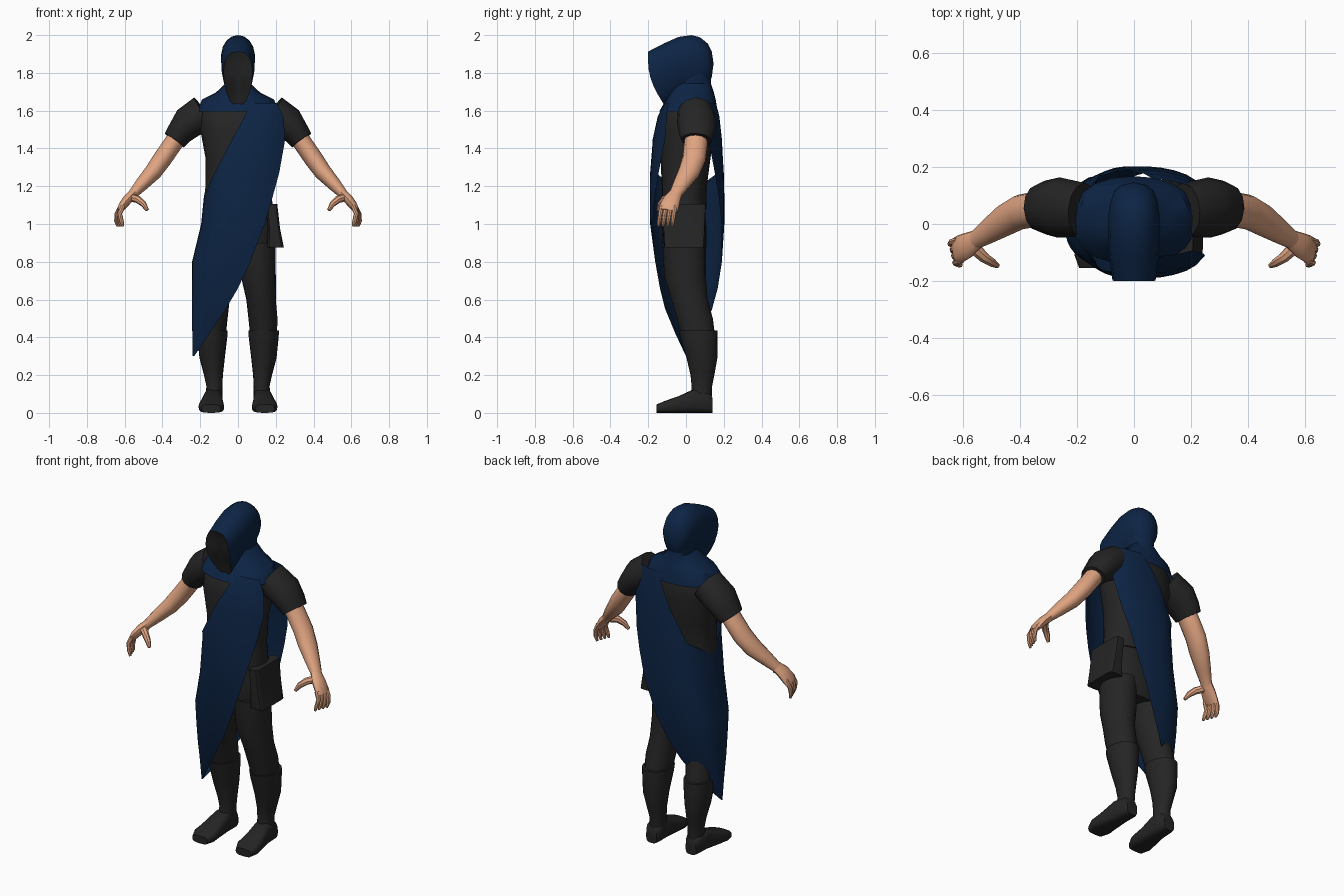
import bpy, bmesh
from math import sin, cos, pi, radians
from mathutils import Vector

if "Cube" in bpy.data.objects:
    bpy.data.objects.remove(bpy.data.objects["Cube"])


def material(name, rgb):
    m = bpy.data.materials.new(name)
    m.use_nodes = True
    m.diffuse_color = (*rgb, 1)
    m.node_tree.nodes["Principled BSDF"].inputs["Base Color"].default_value = (*rgb, 1)
    return m


BLACK = material("black cloth", (0.018, 0.018, 0.018))
BLUE = material("navy cloth", (0.004, 0.018, 0.06))
SKIN = material("skin", (0.74, 0.37, 0.22))


def spow(a, e):
    return abs(a) ** e * (1 if a >= 0 else -1)


def ring(c, u, v, n=16, p=2.0):
    """Superellipse loop round c with half axes u and v."""
    return [c + u * spow(cos(2 * pi * i / n), 2 / p) + v * spow(sin(2 * pi * i / n), 2 / p)
            for i in range(n)]


def skin(name, rings, mat, closed=True, caps=True, mirror=False, angle=40):
    """Join successive rows of points into one surface."""
    bm = bmesh.new()
    rows = [[bm.verts.new(p) for p in r] for r in rings]
    n = len(rows[0])
    for a, b in zip(rows, rows[1:]):
        for i in range(n if closed else n - 1):
            j = (i + 1) % n
            bm.faces.new((a[i], a[j], b[j], b[i]))
    if caps and closed:
        bm.faces.new(rows[0])
        bm.faces.new(rows[-1])
    bmesh.ops.remove_doubles(bm, verts=bm.verts, dist=0.0005)
    bmesh.ops.recalc_face_normals(bm, faces=bm.faces)
    me = bpy.data.meshes.new(name)
    bm.to_mesh(me)
    bm.free()
    me.materials.append(mat)
    ob = bpy.data.objects.new(name, me)
    bpy.context.collection.objects.link(ob)
    bpy.ops.object.select_all(action="DESELECT")
    ob.select_set(True)
    bpy.context.view_layer.objects.active = ob
    bpy.ops.object.shade_smooth_by_angle(angle=radians(angle))
    if mirror:
        ob.modifiers.new("Mirror", "MIRROR").use_mirror_merge = False
    return ob


def column(name, rows, mat, p=2.0, **kw):
    """Level rings: height, centre x, half width, front y, back y."""
    skin(name, [ring(Vector((cx, (f + b) / 2, z)), Vector((w, 0, 0)),
                     Vector((0, (b - f) / 2, 0)), 20, p) for z, cx, w, f, b in rows], mat, **kw)


def tube(name, rows, mat, n=12, **kw):
    """Rings square to a path: x, y, z, thickness, breadth."""
    pts = [Vector(r[:3]) for r in rows]
    rings = []
    for i, r in enumerate(rows):
        t = (pts[min(i + 1, len(pts) - 1)] - pts[max(i - 1, 0)]).normalized()
        v = Vector((0, 1, 0))
        v = (v - t * v.dot(t)).normalized()
        rings.append(ring(pts[i], v.cross(t) * r[3], v * r[4], n))
    skin(name, rings, mat, mirror=True, **kw)


# Tunic and hips
column("tunic", [(1.08, 0, .186, -.128, .108), (1.2, 0, .172, -.128, .11),
                 (1.35, 0, .172, -.135, .13), (1.5, 0, .2, -.142, .155),
                 (1.6, 0, .2, -.12, .15), (1.655, 0, .16, -.07, .13)], BLACK, 2.4)
column("hips", [(.8, 0, .15, -.1, .09), (.88, 0, .185, -.125, .108),
                (.98, 0, .187, -.128, .108), (1.1, 0, .18, -.12, .1)], BLACK, 2.4)

# Legs and boots
column("trouser_legs", [(.9, .1, .098, -.125, .105), (.72, .108, .092, -.115, .105),
                        (.6, .122, .078, -.078, .115), (.5, .132, .077, -.05, .142),
                        (.4, .136, .07, -.02, .155)], BLACK, mirror=True)
column("boot_shafts", [(.435, .136, .081, -.038, .167), (.4, .136, .079, -.03, .168),
                       (.29, .137, .067, .003, .166), (.2, .13, .05, .024, .15),
                       (.14, .125, .042, .03, .138), (.05, .13, .048, .02, .135)],
       BLACK, mirror=True)
foot = [(.14, .13, .035, .08), (.12, .13, .046, .11), (.04, .132, .05, .125),
        (-.04, .138, .06, .088), (-.11, .141, .068, .064), (-.155, .143, .05, .045)]
skin("boot_feet", [ring(Vector((x, y, h / 2)), Vector((w, 0, 0)), Vector((0, 0, h / 2)), 16, 3.2)
                   for y, x, w, h in foot], BLACK, mirror=True)

# Sleeves, arms and hands
tube("sleeves", [(.18, .05, 1.59, .095, .095), (.265, .058, 1.535, .088, .106),
                 (.31, .058, 1.48, .07, .095), (.337, .055, 1.443, .063, .082)], BLACK)
tube("arms", [(.3, .055, 1.49, .05, .06), (.345, .052, 1.425, .05, .062),
              (.4, .042, 1.345, .05, .062), (.45, .015, 1.275, .046, .058),
              (.51, -.025, 1.21, .036, .045), (.555, -.055, 1.16, .026, .034),
              (.57, -.065, 1.14, .025, .034)], SKIN)
tube("palms", [(.55, -.052, 1.165, .025, .033), (.585, -.075, 1.13, .026, .046),
               (.612, -.088, 1.095, .022, .05), (.627, -.092, 1.07, .014, .046)], SKIN)
for i in range(4):
    y, x = -.056 - .024 * i, -.009 * i
    tube("finger_%d" % (i + 1), [(.618 + x / 3, y, 1.095, .014, .013),
                                 (.64 + x / 2, y - .008, 1.055, .013, .012),
                                 (.644 + x, y - .014, 1.015, .012, .011),
                                 (.636 + x, y - .017, .988, .007, .007)], SKIN, n=8)
tube("thumbs", [(.565, -.08, 1.14, .022, .024), (.53, -.115, 1.13, .02, .02),
                (.5, -.135, 1.105, .016, .016), (.48, -.147, 1.073, .009, .009)], SKIN, n=8)

# Flared thigh pouch on the left hip
column("thigh_pouch", [(.875, .198, .045, -.115, .095), (.98, .19, .032, -.12, .1),
                       (1.105, .178, .03, -.12, .105)], BLACK, 7, angle=25)

# Shoulder mantle
column("mantle", [(1.8, 0, .072, -.03, .13), (1.745, 0, .066, -.06, .132),
                  (1.695, 0, .118, -.085, .148), (1.66, 0, .19, -.105, .157),
                  (1.595, 0, .217, -.142, .168)], BLUE, 2.3, caps=False)


# Hood, from its opening back to the crown
def hood_ring(yt, zt, yb, zb, w, bulge, taper, power, n=20):
    pts = []
    for i in range(n):
        a = 2 * pi * i / n
        t = (1 - cos(a)) / 2
        pts.append(Vector((w * spow(sin(a), power) * (1 - taper * t),
                           yt + (yb - yt) * t - bulge * sin(pi * t),
                           zt + (zb - zt) * t)))
    return pts


opening = hood_ring(-.2, 1.913, -.115, 1.63, .086, .03, .25, .7)
hood = [opening,
        hood_ring(-.115, 1.957, -.065, 1.665, .102, .015, .3, .85),
        hood_ring(-.04, 1.99, -.02, 1.69, .107, 0, .35, .9),
        hood_ring(.03, 2.0, .03, 1.7, .107, 0, .35, 1),
        hood_ring(.075, 1.988, .075, 1.715, .098, 0, .3, 1),
        hood_ring(.115, 1.955, .115, 1.735, .08, 0, .25, 1),
        hood_ring(.136, 1.915, .136, 1.775, .05, 0, .1, 1),
        [Vector((0, .146, 1.85))] * 20]
skin("hood", hood, BLUE, caps=False, angle=60)

# Shadowed face mask set just inside the opening
middle = Vector((0, -.175, 1.79))
skin("face_mask", [opening, [p.lerp(middle, .5) + Vector((0, .012, 0)) for p in opening],
                   [middle] * 20], BLACK, caps=False)

# Diagonal cape: height, right edge x, left edge x, wrap width, front depth, back depth
cape = [(1.64, .07, .205, .24, .115, .16), (1.57, .035, .24, .24, .15, .177),
        (1.45, -.03, .25, .22, .176, .19), (1.27, -.125, .218, .19, .19, .2),
        (1.15, -.18, .185, .18, .192, .203), (1.0, -.195, .142, .195, .19, .203),
        (.8, -.243, .065, .243, .163, .19), (.66, -.244, 0, .244, .138, .168),
        (.55, -.244, -.065, .244, .112, .14), (.42, -.242, -.15, .242, .065, .1),
        (.3, -.24, -.232, .24, 0, 0)]


def cape_row(z, x0, x1, w, depth, n=14):
    pts = []
    for i in range(n + 1):
        x = x0 + (x1 - x0) * (i / n) ** 1.8
        r = min(abs(x) / (w if x < 0 else .29), 1)
        pts.append(Vector((x, depth * (1 - r ** 2.5) ** .4, z)))
    return pts


for name, side, col in (("cape_front", -1, 4), ("cape_back", 1, 5)):
    skin(name, [cape_row(r[0], r[1], r[2], r[3], side * r[col]) for r in cape],
         BLUE, closed=False, angle=50)
